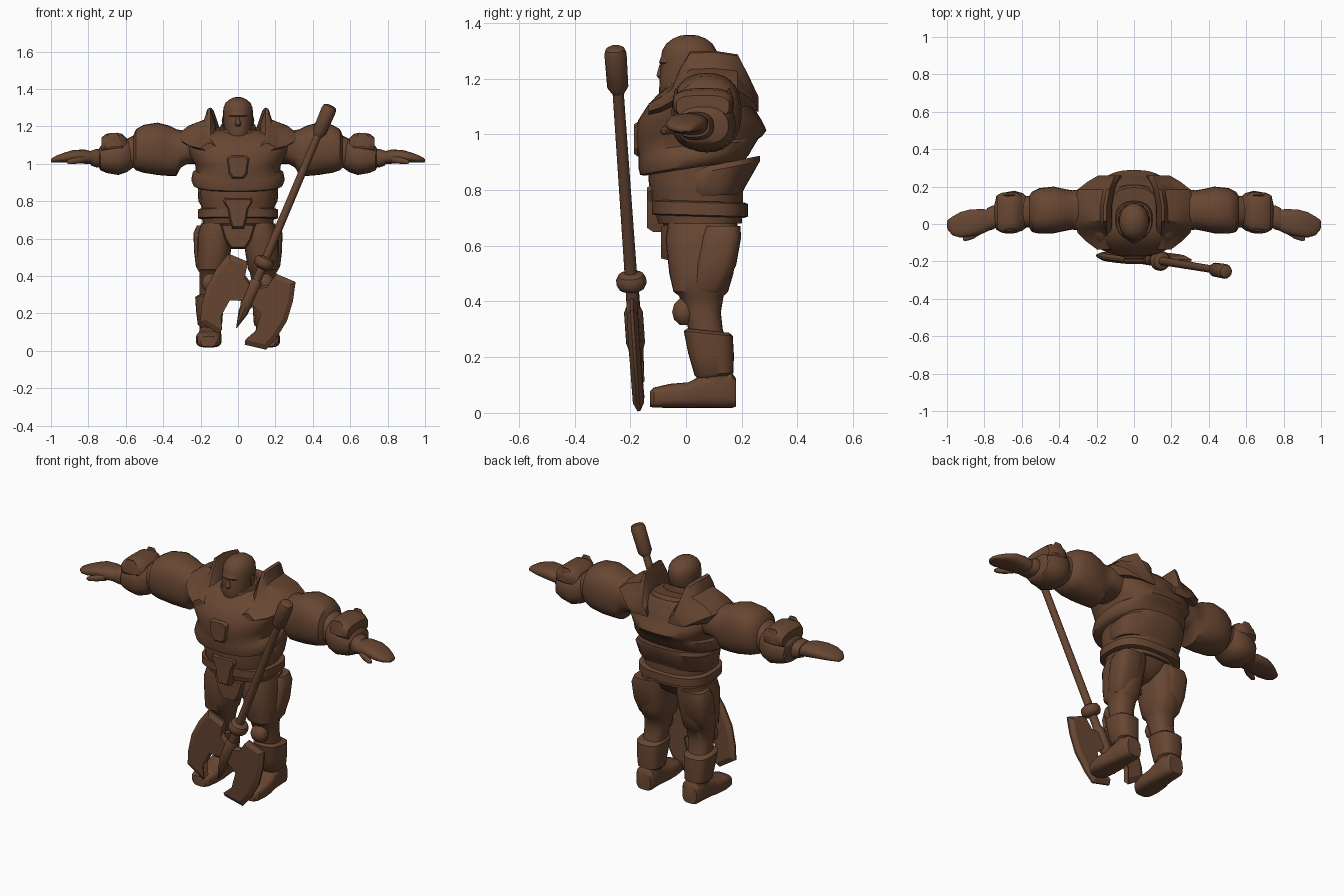
import bpy, bmesh, math
from mathutils import Matrix, Vector

brown = bpy.data.materials.new("warm brown")
brown.diffuse_color = (0.138, 0.062, 0.032, 1)


def skin(name, rings, mirror=False, matrix=None, angle=38):
    """Join a row of equal-length point rings into a closed, smooth-shaded object."""
    bm = bmesh.new()
    rows = [[bm.verts.new(p) for p in r] for r in rings]
    n = len(rows[0])
    for a, b in zip(rows, rows[1:]):
        for i in range(n):
            bm.faces.new((a[i], a[(i + 1) % n], b[(i + 1) % n], b[i]))
    bm.faces.new(rows[0][::-1])
    bm.faces.new(rows[-1])
    bmesh.ops.recalc_face_normals(bm, faces=bm.faces)
    me = bpy.data.meshes.new(name)
    bm.to_mesh(me)
    bm.free()
    if matrix:
        me.transform(matrix)
    me.materials.append(brown)
    ob = bpy.data.objects.new(name, me)
    bpy.context.collection.objects.link(ob)
    bpy.ops.object.select_all(action='DESELECT')
    ob.select_set(True)
    bpy.context.view_layer.objects.active = ob
    bpy.ops.object.shade_smooth_by_angle(angle=math.radians(angle))
    if mirror:
        ob.modifiers.new("Mirror", 'MIRROR').use_mirror_merge = False
    return ob


def loft(name, axis, stations, mirror=False, power=2.4, n=28, matrix=None):
    """Stations: (position on axis, centre a, centre b, radius a, radius b, tilt)."""
    rings = []
    for s in stations:
        t, ca, cb, ra, rb = s[:5]
        tilt = s[5] if len(s) > 5 else 0
        ring = []
        for i in range(n):
            w = 2 * math.pi * i / n
            c, d = math.cos(w), math.sin(w)
            a = ra * math.copysign(abs(c) ** (2 / power), c)
            b = rb * math.copysign(abs(d) ** (2 / power), d)
            p = (ca + a, cb + b)
            h = t + tilt * b
            ring.append({'x': (h, *p), 'y': (p[0], h, p[1]), 'z': (*p, h)}[axis])
        rings.append(ring)
    return skin(name, rings, mirror, matrix)


def plate(name, outline, y0, y1, shrink=0.85):
    """Half outline in x, z mirrored to a bevelled plate."""
    pts = outline + [(-x, z) for x, z in reversed(outline)]
    cz = sum(p[1] for p in pts) / len(pts)
    front = [(x * shrink, y0, cz + (z - cz) * shrink) for x, z in pts]
    ym = y0 + (y1 - y0) * 0.35
    return skin(name, [front, [(x, ym, z) for x, z in pts], [(x, y1, z) for x, z in pts]], angle=20)


# Torso
loft("chest_armour", 'z', [(.88, 0, .03, .225, .18, .16), (.89, 0, .03, .24, .195, .18),
    (.915, 0, .035, .25, .205, .18), (.95, 0, .045, .243, .215, .16), (.965, 0, .05, .225, .222, .12),
    (1.0, 0, .055, .23, .234, .06), (1.05, 0, .05, .268, .222), (1.1, 0, .05, .285, .19),
    (1.145, 0, .065, .25, .165), (1.18, 0, .08, .15, .13)], power=2.5, n=40)
loft("waist", 'z', [(.68, 0, .05, .19, .15), (.76, 0, .04, .195, .165), (.84, 0, .035, .205, .17),
    (.92, 0, .04, .2, .17)])
loft("back_plate", 'z', [(.78, 0, .09, .2, .11, .05), (.80, 0, .09, .212, .125, .12),
    (.87, 0, .1, .215, .165, .2), (.89, 0, .1, .2, .165, .2)], n=36)
loft("belt", 'z', [(.705, 0, .05, .2, .16, -.03), (.71, 0, .05, .215, .172, -.03), (.755, 0, .05, .215, .172, -.03),
    (.76, 0, .05, .2, .16, -.03)], power=2.8, n=36)
loft("pelvis", 'z', [(.59, 0, .04, .04, .07), (.63, 0, .05, .13, .11), (.71, 0, .05, .19, .15)])
plate("chest_emblem", [(.03, .92), (.05, .95), (.06, 1.03), (.04, 1.045)], -.186, -.15)
plate("buckle", [(.03, .65), (.045, .70), (.055, .76), (.08, .80), (.075, .82)], -.14, -.08)
plate("groin_guard", [(.04, .545), (.075, .6), (.1, .68)], -.09, .02)

# Shoulder collar: fins beside the neck running out onto the shoulders
fins = []
for y, top, low, out, dx in [(-.135, 1.11, 1.07, .2, 0), (-.09, 1.135, 1.08, .26, 0), (-.05, 1.165, 1.1, .30, 0),
                             (-.02, 1.24, 1.1, .31, 0), (.015, 1.297, 1.1, .32, .002), (.1, 1.3, 1.1, .32, 0),
                             (.185, 1.287, 1.1, .30, -.015), (.225, 1.21, 1.1, .25, -.03),
                             (.26, 1.135, 1.08, .19, -.045)]:
    h = top - low
    fins.append([(.11 + dx, y, low), (.12 + dx, y, low + h * .6), (.146 + dx, y, top), (.162 + dx, y, top - h * .03),
                 (.18 + dx, y, low + h * .68), (.18 + (out - .18) * .6, y, low + h * .52),
                 (out, y, low + h * .3), (out - .03, y, low)])
skin("shoulder_collar", fins, mirror=True)
loft("nape_plate", 'z', [(1.06, 0, .09, .17, .17), (1.13, 0, .09, .15, .15), (1.18, 0, .07, .13, .125, .15),
    (1.18, 0, .05, .09, .09, .15)])

# Head
loft("head", 'z', [(1.1, 0, .01, .06, .07), (1.128, 0, -.025, .05, .06), (1.15, 0, -.015, .066, .082),
    (1.19, 0, -.002, .075, .093), (1.24, 0, .008, .079, .1), (1.27, 0, .011, .08, .101), (1.3, 0, .012, .078, .098),
    (1.325, 0, .012, .067, .083), (1.343, 0, .012, .048, .06), (1.354, 0, .012, .026, .033),
    (1.357, 0, .012, .008, .01)], power=2.05)
loft("nose", 'z', [(1.198, 0, -.088, .012, .008), (1.21, 0, -.092, .016, .015), (1.25, 0, -.086, .008, .01)], power=2, n=10)
loft("brow", 'z', [(1.248, 0, -.066, .04, .022), (1.258, 0, -.066, .05, .031), (1.285, 0, -.062, .04, .025)], power=2, n=20)
loft("ear", 'z', [(1.2, .076, .02, .005, .012), (1.23, .079, .02, .008, .02), (1.255, .077, .02, .005, .015)], True, n=10)
loft("neck_guard", 'z', [(1.09, 0, .01, .12, .12), (1.14, 0, .015, .108, .108, .15), (1.18, 0, .02, .1, .103, .2),
    (1.2, 0, .02, .094, .098, .25), (1.2, 0, .02, .082, .088, .25), (1.14, 0, .02, .08, .085, .2)])

# Arms
loft("upper_arm", 'x', [(.18, .07, 1.09, .11, .09), (.27, .075, 1.085, .115, .085), (.305, .075, 1.08, .108, .1),
    (.33, .075, 1.06, .105, .125), (.37, .075, 1.07, .112, .135), (.43, .075, 1.08, .125, .14),
    (.505, .07, 1.08, .122, .128), (.545, .065, 1.075, .108, .11), (.56, .065, 1.065, .085, .085),
    (.6, .065, 1.05, .08, .08)], True)
loft("forearm", 'x', [(.56, .065, 1.05, .07, .07), (.595, .065, 1.045, .1, .09), (.64, .065, 1.035, .113, .095),
    (.7, .062, 1.035, .105, .085), (.735, .06, 1.03, .092, .065), (.745, .05, 1.03, .06, .048)], True)
loft("forearm_pad", 'x', [(.595, .065, 1.09, .08, .045), (.62, .065, 1.105, .102, .055), (.65, .065, 1.11, .107, .056),
    (.705, .06, 1.11, .107, .05), (.73, .06, 1.1, .095, .04)], True, power=3)
for label, hy in (("forearm_horn_front", -.035), ("forearm_horn_back", .155)):
    loft(label, 'z', [(1.09, .665, hy, .05, .016), (1.13, .665, hy, .042, .012), (1.165, .665, hy, .02, .004)], True, n=12)
loft("wrist_cuff", 'x', [(.73, .04, 1.03, .055, .045), (.755, .035, 1.03, .065, .05), (.785, .025, 1.03, .06, .04)], True)
loft("hand", 'x', [(.77, .022, 1.03, .055, .034), (.82, .012, 1.038, .068, .038), (.88, .005, 1.04, .072, .034),
    (.93, -.005, 1.033, .068, .026), (.97, -.01, 1.025, .05, .019), (.995, -.005, 1.018, .028, .012),
    (1.0, -.003, 1.017, .015, .006)], True)
loft("thumb", 'x', [(.82, -.035, 1.025, .02, .02), (.86, -.06, 1.018, .02, .018), (.9, -.077, 1.012, .015, .014),
    (.915, -.08, 1.01, .007, .007)], True, n=14)

# Legs
loft("leg", 'z', [(.08, .15, .11, .055, .06), (.2, .15, .1, .055, .06), (.3, .145, .07, .062, .062),
    (.36, .14, .06, .065, .065), (.42, .135, .055, .072, .08), (.435, .135, .053, .082, .098),
    (.5, .13, .055, .087, .115), (.62, .12, .057, .095, .13), (.68, .108, .06, .09, .125)], True)
loft("thigh_plate", 'z', [(.43, .15, .075, .062, .05), (.45, .155, .08, .07, .062), (.53, .16, .105, .075, .075),
    (.63, .158, .125, .08, .073), (.67, .15, .13, .07, .065)], True, power=3)
loft("knee_pad", 'z', [(.316, .145, -.003, .025, .02), (.335, .145, -.007, .043, .036), (.362, .145, -.008, .05, .042),
    (.39, .145, -.007, .043, .036), (.41, .145, -.003, .025, .02)], True, power=2.2)
loft("shin_guard", 'z', [(.13, .15, .1, .055, .06, .1), (.14, .15, .1, .065, .07, .05), (.21, .152, .09, .072, .082, -.05),
    (.285, .152, .08, .077, .088, -.1), (.295, .15, .08, .065, .075, -.1)], True, power=2.8)
loft("boot", 'y', [(-.13, .158, .05, .04, .028), (-.115, .158, .055, .058, .036), (-.06, .157, .061, .068, .043),
    (.01, .153, .064, .066, .046), (.05, .15, .075, .06, .057), (.1, .15, .083, .056, .065),
    (.165, .148, .081, .055, .063), (.18, .148, .073, .045, .05)], True, power=3.2)

# Battle axe, built upright and leaned in front of the figure
up = Vector((.389, -.064, .92)).normalized()
side = Vector((.921, 0, -.389)).normalized()
lean = Matrix((side, up.cross(side), up)).transposed().to_4x4()
lean.translation = (-.008, -.172, .122)


def turned(name, profile, n=16):
    loft(name, 'z', [(z, 0, 0, r, r) for z, r in profile], power=2, n=n, matrix=lean)


turned("axe_shaft", [(.1, .024), (.5, .022), (1.14, .02)])
turned("axe_spike", [(0, .002), (.09, .026), (.2, .03), (.3, .022)], 8)
turned("axe_collar", [(.345, .025), (.355, .046), (.37, .054), (.39, .054), (.405, .046), (.415, .022)])
turned("axe_pommel", [(1.115, .022), (1.14, .038), (1.27, .04), (1.288, .034), (1.295, .022)])
turned("axe_socket", [(.12, .028), (.14, .034), (.26, .034), (.28, .026)])
blade = [(.085, .35), (.195, .35), (.222, .25), (.234, .14), (.217, .03), (.192, -.045), (.075, -.065),
         (.112, .01), (.1, .12), (.02, .15), (.02, .25), (.07, .28)]
for label, sx in (("axe_blade_left", -1), ("axe_blade_right", 1)):
    def layer(y, k):
        return [(sx * (.02 + (x - .02) * k), y, .15 + (z - .15) * k) for x, z in blade]
    skin(label, [layer(-.02, .88), layer(-.005, 1), layer(.005, 1), layer(.02, .88)], matrix=lean, angle=20)
